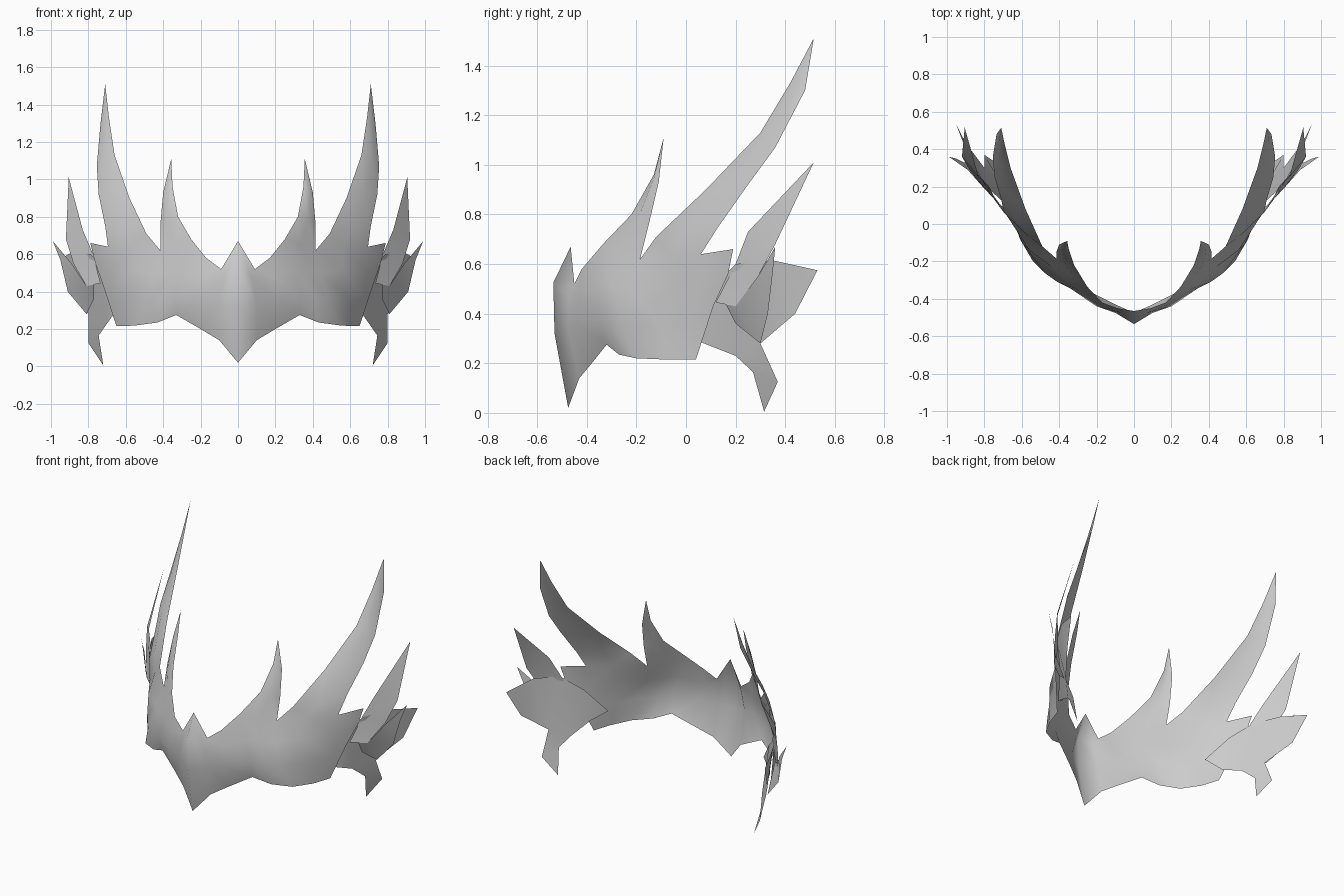
import bpy
import bmesh
from mathutils import Vector

default_cube = bpy.data.objects.get("Cube")
if default_cube:
    bpy.data.objects.remove(default_cube, do_unlink=True)

# One plain grey for the whole headpiece
grey = bpy.data.materials.new("pale_grey")
grey.use_nodes = True
colour = (.6, .6, .6, 1)
grey.diffuse_color = colour
grey.node_tree.nodes["Principled BSDF"].inputs["Base Color"].default_value = colour


def add_grid(bm, rows):
    """Skin a list of equally long rows of points, top row first."""
    verts = [[bm.verts.new(point) for point in row] for row in rows]
    for upper, lower in zip(verts, verts[1:]):
        for i in range(len(upper) - 1):
            bm.faces.new((upper[i], lower[i], lower[i + 1], upper[i + 1]))


def spike_rows(base, left, right, tip, bulge):
    """Rows of a tapering blade with a slightly raised middle, tip first."""
    rows = [[tip] * len(base)]
    for a, b in reversed(list(zip(left, right))):
        middle = (Vector(a) + Vector(b)) / 2 + Vector((bulge, -bulge, 0))
        rows.append([a, middle, b])
    rows.append(base)
    return rows


def make_sheet(name, grids):
    """Weld several grids into one thin smooth sheet, mirrored across the middle."""
    bm = bmesh.new()
    for rows in grids:
        add_grid(bm, rows)
    bmesh.ops.remove_doubles(bm, verts=bm.verts, dist=.001)
    bmesh.ops.dissolve_degenerate(bm, edges=bm.edges, dist=.0001)
    mesh = bpy.data.meshes.new(name)
    bm.to_mesh(mesh)
    bm.free()
    mesh.materials.append(grey)
    for face in mesh.polygons:
        face.use_smooth = True
    sheet = bpy.data.objects.new(name, mesh)
    bpy.context.collection.objects.link(sheet)
    mirror = sheet.modifiers.new("mirror", "MIRROR")
    mirror.use_mirror_merge = True
    mirror.merge_threshold = .001
    return sheet


# Brow band: rim, upper, ridge and lower rows from the middle to the temple
rim = [(0, -.465, .67), (.09, -.45, .52), (.17, -.42, .58), (.25, -.335, .68),
       (.33, -.27, .65), (.415, -.185, .62), (.56, -.07, .64),
       (.695, .06, .64), (.79, .19, .66)]
upper = [(0, -.535, .525), (.07, -.475, .48), (.18, -.43, .48), (.3, -.35, .52),
         (.37, -.3, .51), (.44, -.23, .5), (.56, -.14, .52),
         (.69, .06, .5), (.765, .17, .56)]
ridge = [(0, -.53, .32), (.1, -.475, .34), (.2, -.44, .36), (.34, -.345, .37),
         (.41, -.31, .36), (.48, -.26, .36), (.59, -.11, .36),
         (.67, .05, .36), (.72, .11, .43)]
lower = [(0, -.475, .02), (.1, -.43, .14), (.2, -.38, .2), (.33, -.32, .275),
         (.43, -.27, .235), (.54, -.2, .22), (.61, -.08, .215),
         (.65, .04, .215), (.65, .04, .215)]

# Short blade over the brow
short_blade = spike_rows(
    rim[3:6],
    left=[(.32, -.22, .8), (.35, -.13, .96)],
    right=[(.415, -.15, .76), (.4, -.11, .93)],
    tip=(.357, -.09, 1.11), bulge=.01)

# Tall blade over the temple
tall_blade = spike_rows(
    rim[5:8],
    left=[(.49, -.12, .71), (.58, .08, .9), (.66, .3, 1.13), (.69, .42, 1.33)],
    right=[(.71, .13, .75), (.745, .25, .92), (.755, .36, 1.07), (.735, .48, 1.3)],
    tip=(.71, .515, 1.51), bulge=.01)

make_sheet("brow_band", [[rim, upper, ridge, lower], short_blade, tall_blade])

# Inner cheek feather with the hanging claw
cheek_top = [(.57, 0, .35), (.68, .1, .5), (.79, .2, .6), (.88, .35, .615), (.95, .53, .575)]
cheek_low = [(.57, 0, .35), (.66, .06, .285), (.7, .2, .23), (.8, .3, .28), (.905, .44, .4)]
claw_tip = (.72, .315, .005)
claw = [cheek_low[2:4], [(.745, .27, .165), (.8, .37, .125)], [claw_tip, claw_tip]]
make_sheet("cheek_feather", [[cheek_top, cheek_low], claw])

# Outer upswept feather
feather_tip = (.905, .515, 1.01)
feather_back = [(.735, .12, .445), (.775, .2, .6), (.83, .25, .73), feather_tip]
feather_front = [(.81, .2, .43), (.88, .29, .55), (.92, .36, .68), feather_tip]
make_sheet("upswept_feather", [[feather_back, feather_front]])

# Outer flared feather below it
flare_top = [(.77, .16, .44), (.81, .2, .43), (.89, .29, .55), (.99, .36, .67)]
flare_low = [(.77, .2, .36), (.81, .3, .28), (.91, .33, .4), (.95, .35, .57)]
make_sheet("flared_feather", [[flare_top, flare_low]])
